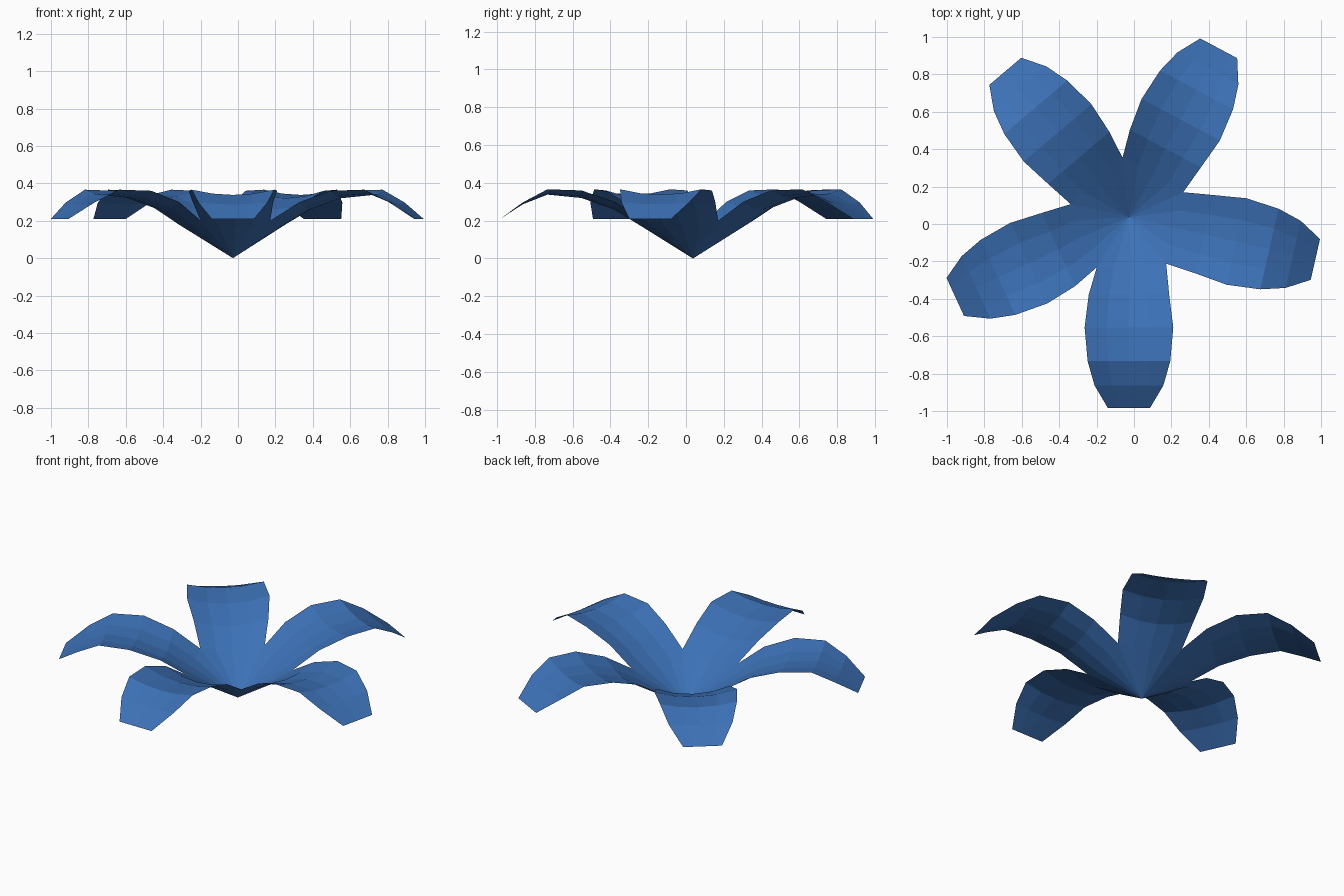
import bpy, bmesh, math
from mathutils import Vector

if "Cube" in bpy.data.objects:
    bpy.data.objects.remove(bpy.data.objects["Cube"])

mat = bpy.data.materials.new("petal blue")
mat.diffuse_color = (0.045, 0.165, 0.47, 1)
mat.use_nodes = True
mat.node_tree.nodes["Principled BSDF"].inputs["Base Color"].default_value = mat.diffuse_color

CENTRE = Vector((-0.027, 0.037, 0))
ANGLES = [-90, -12.8, 62, 130.3, 204.7]      # petal directions
SEAM_R, COLS = 0.319, 4
# distance, half width, middle height, edge height
ROWS = [(0.415, 0.215, 0.258, 0.30), (0.59, 0.237, 0.32, 0.36),
        (0.77, 0.221, 0.338, 0.366), (0.90, 0.184, 0.287, 0.297),
        (1.022, 0.112, 0.208, 0.208)]


def polar(r, deg, z=0):
    a = math.radians(deg)
    return CENTRE + Vector((r * math.cos(a), r * math.sin(a), z))


bm = bmesh.new()
n = len(ANGLES)
for i, a in enumerate(ANGLES):
    prev = ANGLES[i - 1] - (360 if i == 0 else 0)
    nxt = ANGLES[(i + 1) % n] + (360 if i == n - 1 else 0)
    p0, p1 = polar(SEAM_R, (prev + a) / 2), polar(SEAM_R, (a + nxt) / 2)
    out = polar(1, a) - CENTRE
    side = Vector((-out.y, out.x, 0))
    us = [2 * k / COLS - 1 for k in range(COLS + 1)]
    # inner ring, shared with the neighbouring petals at the seams
    grid = [[bm.verts.new(p0.lerp(p1, (u + 1) / 2) + out * 0.01 * (1 - u * u)
                          + Vector((0, 0, 0.168 + 0.032 * u * u))) for u in us]]
    # cupped, drooping rows out to the tip
    for d, w, zm, ze in ROWS:
        grid.append([bm.verts.new(CENTRE + out * d + side * (w * u)
                     + Vector((0, 0, zm + (ze - zm) * u * u))) for u in us])
    apex = bm.verts.new(CENTRE)
    for k in range(COLS):
        bm.faces.new((apex, grid[0][k], grid[0][k + 1]))
        for r0, r1 in zip(grid, grid[1:]):
            bm.faces.new((r0[k], r1[k], r1[k + 1], r0[k + 1]))

bmesh.ops.remove_doubles(bm, verts=bm.verts[:], dist=0.002)
bm.normal_update()
me = bpy.data.meshes.new("flower_petals")
bm.to_mesh(me)
bm.free()
me.materials.append(mat)
ob = bpy.data.objects.new("flower_petals", me)
bpy.context.collection.objects.link(ob)
